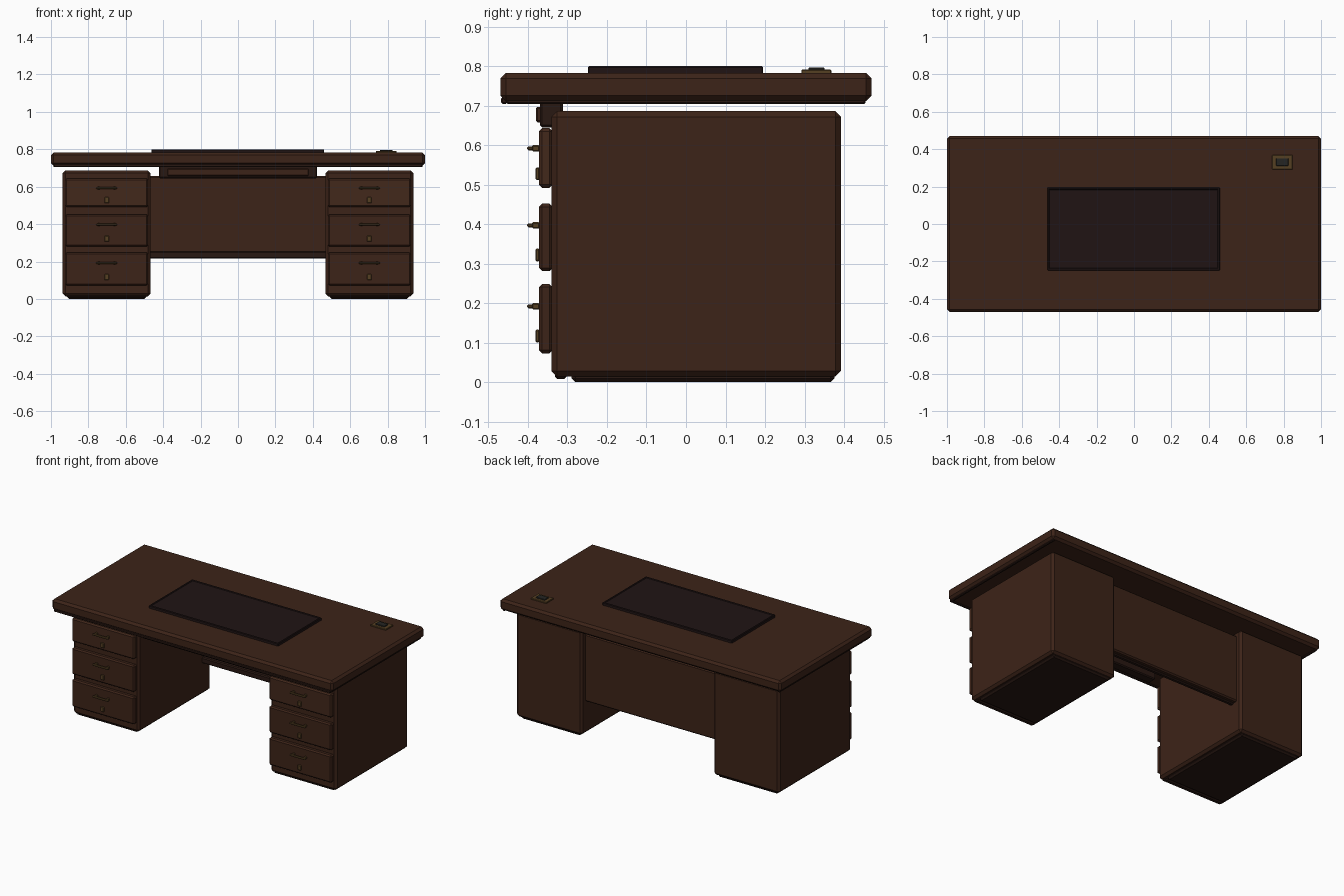
import bpy
import bmesh

if "Cube" in bpy.data.objects:
    bpy.data.objects.remove(bpy.data.objects["Cube"])


def material(name, rgb):
    m = bpy.data.materials.new(name)
    m.diffuse_color = (*rgb, 1)
    m.use_nodes = True
    m.node_tree.nodes["Principled BSDF"].inputs["Base Color"].default_value = m.diffuse_color
    return m


WOOD = material("walnut", (0.046, 0.017, 0.009))
DRAWER = material("drawer_walnut", (0.055, 0.021, 0.011))
DARK = material("dark_walnut", (0.022, 0.009, 0.006))
LEATHER = material("leather", (0.014, 0.007, 0.007))
BRASS = material("aged_brass", (0.09, 0.05, 0.016))
GLASS = material("dark_glass", (0.018, 0.018, 0.016))


def box(name, x, y, z, mat, bevel=0.0):
    """Chamfered box from (min, max) ranges."""
    bm = bmesh.new()
    bmesh.ops.create_cube(bm, size=1)
    for v in bm.verts:
        for i, (a, b) in enumerate((x, y, z)):
            v.co[i] = (b - a) * v.co[i]
    if bevel:
        bmesh.ops.bevel(bm, geom=bm.edges[:], offset=bevel, segments=1, affect='EDGES')
    me = bpy.data.meshes.new(name)
    bm.to_mesh(me)
    bm.free()
    me.materials.append(mat)
    ob = bpy.data.objects.new(name, me)
    ob.location = [(a + b) / 2 for a, b in (x, y, z)]
    bpy.context.collection.objects.link(ob)
    return ob


# Desktop with a trim strip under its front and side edges
box("desktop", (-1, 1), (-0.47, 0.47), (0.712, 0.783), WOOD, 0.014)
box("front_trim", (-0.985, 0.985), (-0.468, -0.452), (0.704, 0.722), DARK, 0.004)
for side, s in (("left", -1), ("right", 1)):
    box(side + "_trim", (s * 0.979 - 0.008, s * 0.979 + 0.008), (-0.455, 0.455),
        (0.704, 0.722), DARK, 0.004)

# Pedestals with three drawers each: z range, handle height, lock height
ROWS = (("top", (0.492, 0.643), 0.592, 0.528, DRAWER),
        ("middle", (0.281, 0.452), 0.397, 0.322, WOOD),
        ("bottom", (0.073, 0.249), 0.192, 0.117, WOOD))
for side, s in (("left", -1), ("right", 1)):
    c = s * 0.702

    def span(half):
        return (c - half, c + half)

    box(side + "_pedestal", span(0.235), (-0.341, 0.392), (0.014, 0.686), WOOD, 0.014)
    box(side + "_plinth", span(0.212), (-0.29, 0.376), (0.0, 0.03), DARK, 0.01)
    box(side + "_toe_strip", span(0.215), (-0.332, -0.302), (0.008, 0.03), DARK, 0.006)
    for row, z, hz, lz, mat in ROWS:
        n = side + "_" + row
        box(n + "_drawer", span(0.222), (-0.372, -0.338), z, mat, 0.008)
        box(n + "_handle", span(0.056), (-0.402, -0.387), (hz - 0.005, hz + 0.005), BRASS, 0.003)
        for k, dx in enumerate((-0.042, 0.042)):
            box(f"{n}_handle_post_{k + 1}", (c + dx - 0.007, c + dx + 0.007), (-0.39, -0.37),
                (hz - 0.008, hz + 0.008), BRASS, 0.003)
        box(n + "_lock", span(0.012), (-0.381, -0.37), (lz - 0.016, lz + 0.016), BRASS, 0.003)

# Modesty panel with its lower rail
box("modesty_panel", (-0.475, 0.475), (0.325, 0.357), (0.222, 0.656), WOOD, 0.008)
box("modesty_rail", (-0.475, 0.475), (0.302, 0.33), (0.216, 0.254), DARK, 0.006)

# Shallow centre drawer under the desktop
box("centre_drawer", (-0.423, 0.423), (-0.37, -0.312), (0.645, 0.715), DARK, 0.006)
box("centre_drawer_front", (-0.377, 0.377), (-0.38, -0.365), (0.658, 0.697), WOOD, 0.004)

# Leather desk pad with raised border strips
X0, X1, Y0, Y1 = -0.463, 0.459, -0.248, 0.195
box("desk_pad", (X0, X1), (Y0, Y1), (0.78, 0.796), LEATHER, 0.003)
for name, x, y in (("front", (X0, X1), (Y0, Y0 + 0.012)),
                   ("back", (X0, X1), (Y1 - 0.012, Y1)),
                   ("left", (X0, X0 + 0.012), (Y0, Y1)),
                   ("right", (X1 - 0.012, X1), (Y0, Y1))):
    box("pad_border_" + name, x, y, (0.785, 0.8), LEATHER, 0.003)

# Brass cable port in the back right corner
box("port_plate", (0.738, 0.848), (0.292, 0.368), (0.778, 0.791), BRASS, 0.002)
box("port_cover", (0.76, 0.825), (0.31, 0.351), (0.785, 0.797), GLASS, 0.002)
